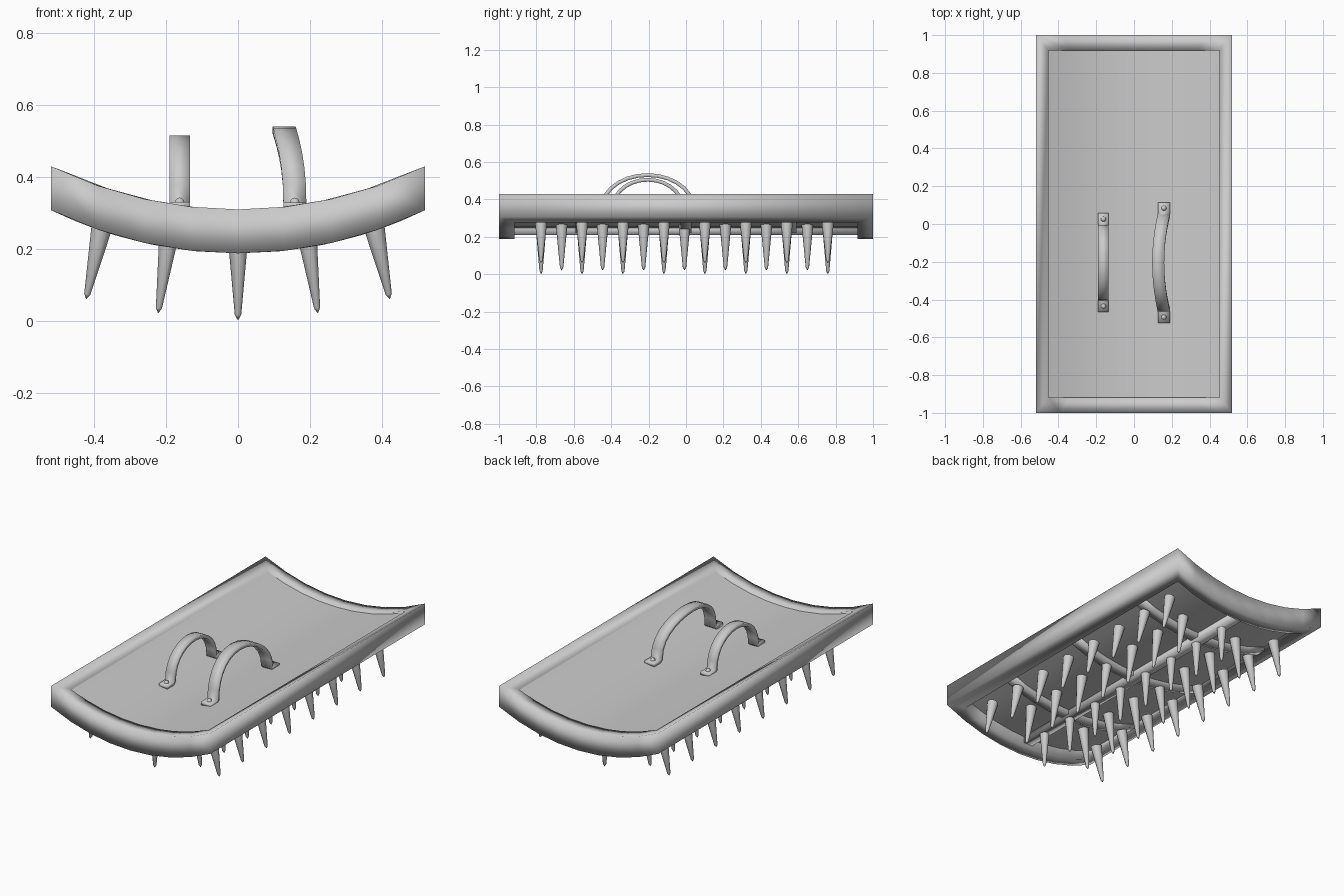
import bpy, bmesh, math
from mathutils import Vector, Matrix

if "Cube" in bpy.data.objects:
    bpy.data.objects.remove(bpy.data.objects["Cube"])

steel = bpy.data.materials.new("grey_steel")
steel.use_nodes = True
grey = (0.6, 0.6, 0.6, 1)
steel.diffuse_color = grey
steel.node_tree.nodes["Principled BSDF"].inputs["Base Color"].default_value = grey

RADIUS = 1.187   # bend of the whole plate
HALF_X = 0.52
STEPS = 8


def bend(x):
    return RADIUS - math.sqrt(RADIUS ** 2 - x ** 2)


def finish(name, bm, angle=None):
    bmesh.ops.recalc_face_normals(bm, faces=bm.faces)
    mesh = bpy.data.meshes.new(name)
    bm.to_mesh(mesh)
    bm.free()
    obj = bpy.data.objects.new(name, mesh)
    bpy.context.collection.objects.link(obj)
    mesh.materials.append(steel)
    mesh.shade_smooth()
    if angle:
        mesh.set_sharp_from_angle(angle=math.radians(angle))


def loft(bm, sections, closed=False):
    """Skin a list of four-sided cross-sections."""
    rings = [[bm.verts.new(p) for p in s] for s in sections]
    n = len(rings[0])
    pairs = list(zip(rings, rings[1:]))
    if closed:
        pairs.append((rings[-1], rings[0]))
    else:
        bm.faces.new(rings[0])
        bm.faces.new(rings[-1])
    for a, b in pairs:
        for i in range(n):
            j = (i + 1) % n
            bm.faces.new((a[i], a[j], b[j], b[i]))


def curved_slab(name, half_x, y0, y1, low, high, angle):
    bm = bmesh.new()
    sections = []
    for i in range(STEPS + 1):
        x = half_x * (2 * i / STEPS - 1)
        z = bend(x)
        sections.append([(x, y0, z + low), (x, y1, z + low),
                         (x, y1, z + high), (x, y0, z + high)])
    loft(bm, sections)
    finish(name, bm, angle)


# Rim: a bent, mitred frame with soft shading
bm = bmesh.new()
stations = [2 * i / STEPS - 1 for i in range(STEPS + 1)]
loop = [(s, -1) for s in stations] + [(s, 1) for s in reversed(stations)]
sections = []
for s, side in loop:
    xo, xi = s * HALF_X, s * 0.452
    yo, yi = side, side * 0.918
    sections.append([(xo, yo, bend(xo) + 0.309), (xo, yo, bend(xo) + 0.187),
                     (xi, yi, bend(xi) + 0.187), (xi, yi, bend(xi) + 0.309)])
loft(bm, sections, closed=True)
finish("rim", bm)

# Plate and the ribs below it
curved_slab("plate", 0.455, -0.922, 0.922, 0.247, 0.3, 40)
for i, y in enumerate((-0.56, 0, 0.56)):
    curved_slab(f"cross_rib_{i + 1}", 0.455, y - 0.03, y + 0.03, 0.222, 0.26, None)
bm = bmesh.new()
loft(bm, [[(-0.03, y, 0.21), (0.03, y, 0.21), (0.03, y, 0.26), (-0.03, y, 0.26)]
          for y in (-0.922, 0.922)])
finish("centre_rib", bm, 100)


# Spikes: straight rows, alternate rows staggered by half a step
def spike_row(name, x, tip_x, tip_z, ys):
    bm = bmesh.new()
    sides = 10
    for y in ys:
        base = Vector((x, y, 0.272))
        axis = Vector((tip_x, y, tip_z)) - base
        turn = axis.to_track_quat('Z', 'Y').to_matrix().to_4x4()
        place = Matrix.Translation(base) @ turn
        rings = []
        for r, t in ((0.032, 0), (0.009, 0.94)):
            rings.append([bm.verts.new(place @ Vector((
                r * math.cos(math.tau * k / sides),
                r * math.sin(math.tau * k / sides), t * axis.length)))
                for k in range(sides)])
        tip = bm.verts.new(place @ Vector((0, 0, axis.length)))
        bm.faces.new(rings[0])
        for k in range(sides):
            j = (k + 1) % sides
            bm.faces.new((rings[0][k], rings[0][j], rings[1][j], rings[1][k]))
            bm.faces.new((rings[1][k], rings[1][j], tip))
    finish(name, bm, 50)


even = [-0.775 + 0.219 * i for i in range(8)]
odd = [y + 0.11 for y in even[:-1]]
spike_row("middle_spikes", 0, 0, 0, even)
for side, word in ((1, "left"), (-1, "right")):
    spike_row(f"{word}_inner_spikes", side * 0.187, side * 0.222, 0.02, odd)
    spike_row(f"{word}_outer_spikes", side * 0.376, side * 0.422, 0.06, even)


# Strap handles with flat feet and bolts
def handle(name, x, y_mid, reach, top, lean, half_w):
    half_t, foot = 0.01, 0.07
    floor = bend(x) + 0.308
    count = 14
    path = [Vector((x, y_mid - reach - foot, floor)),
            Vector((x, y_mid - reach - 0.012, floor))]
    for i in range(count + 1):
        a = math.pi * i / count
        rise = math.sin(a)
        path.append(Vector((x + lean * rise ** 2, y_mid - reach * math.cos(a),
                            floor + 0.008 + (top - half_t - floor - 0.008) * rise ** 0.9)))
    path += [Vector((x, y_mid + reach + 0.012, floor)),
             Vector((x, y_mid + reach + foot, floor))]
    sections = []
    for i, p in enumerate(path):
        d = path[min(i + 1, len(path) - 1)] - path[max(i - 1, 0)]
        n = Vector((0, -d.z, d.y)).normalized() * half_t
        w = Vector((half_w, 0, 0))
        sections.append([p - w - n, p + w - n, p + w + n, p - w + n])
    bm = bmesh.new()
    loft(bm, sections)
    finish(name, bm)
    bm = bmesh.new()
    for end in (-1, 1):
        spot = Vector((x, y_mid + end * (reach + foot * 0.55), floor + 0.009))
        bmesh.ops.create_uvsphere(bm, u_segments=10, v_segments=6, radius=0.014,
                                  matrix=Matrix.Translation(spot))
    finish(name + "_bolts", bm)


handle("right_handle", -0.162, -0.205, 0.192, 0.515, 0, 0.028)
handle("left_handle", 0.158, -0.205, 0.25, 0.54, -0.03, 0.032)
